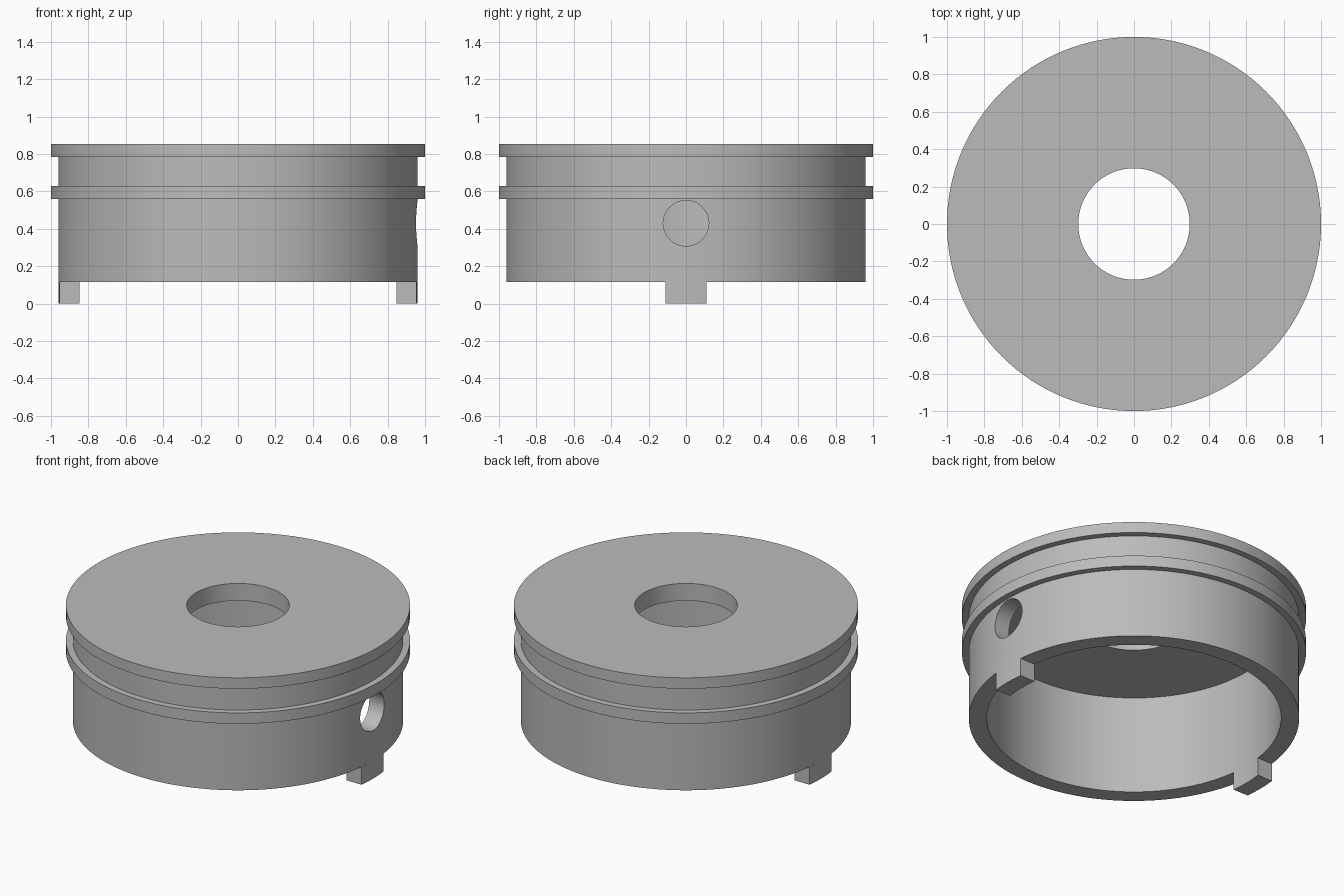
import bpy, bmesh, math

if "Cube" in bpy.data.objects:
    bpy.data.objects.remove(bpy.data.objects["Cube"])

SEG = 128
steel = bpy.data.materials.new("grey metal")
steel.diffuse_color = (0.5, 0.5, 0.5, 1)
steel.use_nodes = True
steel.node_tree.nodes["Principled BSDF"].inputs["Base Color"].default_value = steel.diffuse_color


def make_object(name, bm):
    bmesh.ops.recalc_face_normals(bm, faces=bm.faces[:])
    mesh = bpy.data.meshes.new(name)
    bm.to_mesh(mesh)
    bm.free()
    mesh.materials.append(steel)
    obj = bpy.data.objects.new(name, mesh)
    bpy.context.collection.objects.link(obj)
    return obj


def lathe(name, profile):
    """Spin a closed (radius, z) profile around the z axis."""
    bm = bmesh.new()
    rings = []
    for i in range(SEG):
        a = 2 * math.pi * i / SEG
        rings.append([bm.verts.new((r * math.cos(a), r * math.sin(a), z)) for r, z in profile])
    n = len(profile)
    for i in range(SEG):
        a, b = rings[i], rings[(i + 1) % SEG]
        for j in range(n):
            k = (j + 1) % n
            bm.faces.new((a[j], b[j], b[k], a[k]))
    return make_object(name, bm)


def tab(name, side):
    """Locating tab that follows the curve of the skirt wall."""
    bm = bmesh.new()
    rings = []
    for i in range(7):
        y = -0.11 + 0.22 * i / 6
        xi, xo = (side * math.sqrt(r * r - y * y) for r in (0.855, 0.96))
        rings.append([bm.verts.new(p) for p in
                      ((xi, y, 0), (xo, y, 0), (xo, y, 0.115), (xi, y, 0.115))])
    for a, b in zip(rings, rings[1:]):
        for j in range(4):
            k = (j + 1) % 4
            bm.faces.new((a[j], b[j], b[k], a[k]))
    bm.faces.new(rings[0])
    bm.faces.new(rings[-1])
    return make_object(name, bm)


# Hollow body: skirt, two collars, top plate with centre bore
body = lathe("body", [
    (0.855, 0.115), (0.96, 0.115), (0.96, 0.56), (1.0, 0.56), (1.0, 0.63),
    (0.96, 0.63), (0.96, 0.785), (1.0, 0.785), (1.0, 0.855),
    (0.298, 0.855), (0.298, 0.745), (0.855, 0.745)])

# Round hole through the right wall
bpy.ops.mesh.primitive_cylinder_add(vertices=48, radius=0.122, depth=0.5,
                                    location=(0.95, 0, 0.43), rotation=(0, math.pi / 2, 0))
cutter = bpy.context.object
cutter.name = "side_hole_cutter"
cutter.data.materials.append(steel)
cut = body.modifiers.new("side hole", 'BOOLEAN')
cut.operation, cut.solver, cut.object = 'DIFFERENCE', 'EXACT', cutter
bpy.context.view_layer.objects.active = body
bpy.ops.object.modifier_apply(modifier=cut.name)
bpy.data.objects.remove(cutter)

# Two locating tabs under the skirt
parts = [body, tab("right_tab", 1), tab("left_tab", -1)]

bpy.ops.object.select_all(action='DESELECT')
for p in parts:
    p.select_set(True)
bpy.context.view_layer.objects.active = body
bpy.ops.object.shade_smooth_by_angle(angle=math.radians(30))
